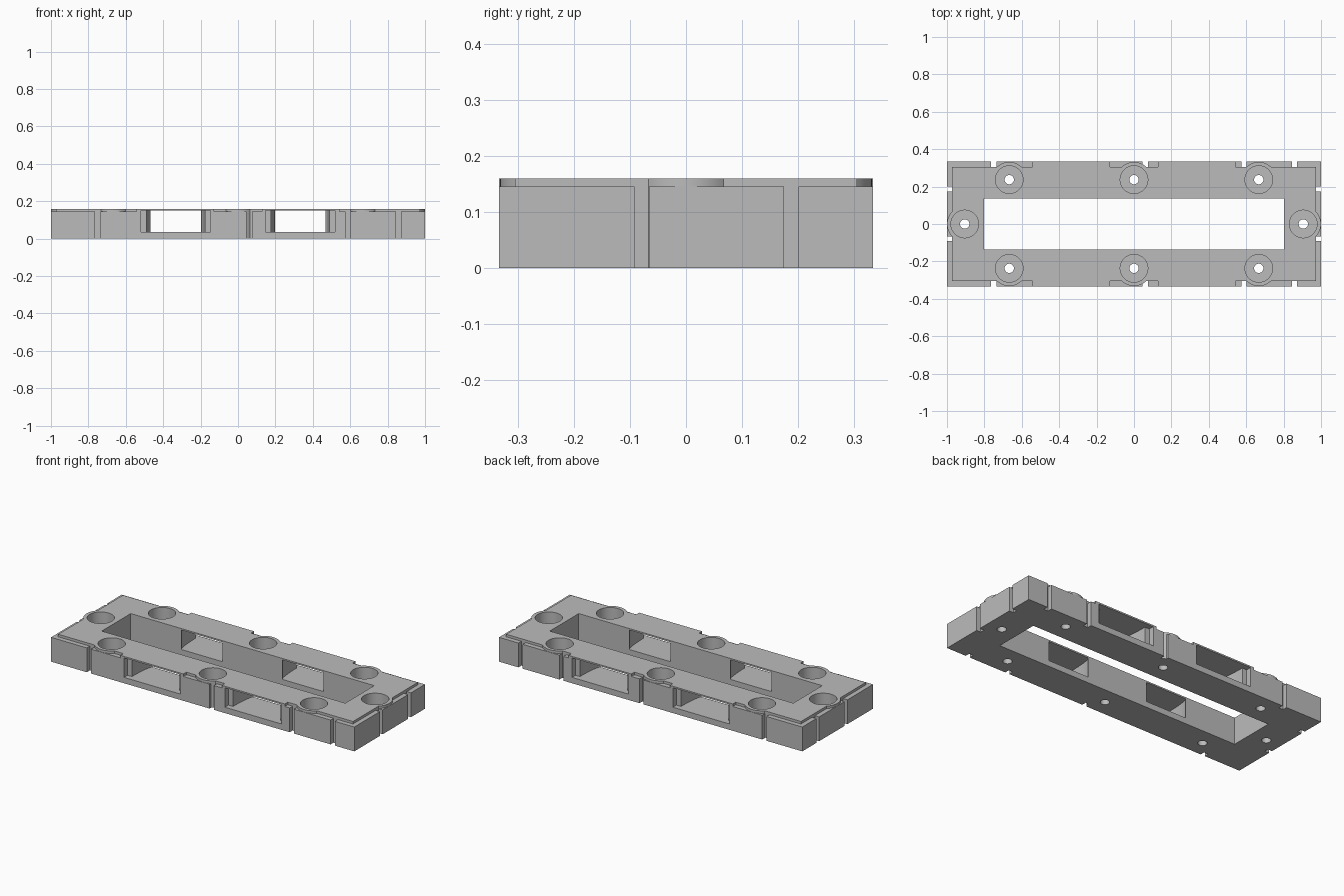
import bpy, bmesh, math

if "Cube" in bpy.data.objects:
    bpy.data.objects.remove(bpy.data.objects["Cube"], do_unlink=True)

L, W, H = 1.0, 0.333, 0.16          # half length, half width, height
INSET, LEDGE_Z = 0.028, 0.145       # edge rebate
BORE_Y, BORE_X = 0.237, 0.905
bolts = [(x, s * BORE_Y) for x in (-0.667, 0, 0.667) for s in (-1, 1)]
bolts += [(-BORE_X, 0), (BORE_X, 0)]

grey = bpy.data.materials.new("plain_grey")
grey.use_nodes = True
grey.diffuse_color = (0.5, 0.5, 0.5, 1)
grey.node_tree.nodes["Principled BSDF"].inputs["Base Color"].default_value = (0.5, 0.5, 0.5, 1)


def prism(name, outlines, z0, z1):
    """Extrude one or more plan outlines between two heights."""
    bm = bmesh.new()
    for outline in outlines:
        face = bm.faces.new([bm.verts.new((x, y, z0)) for x, y in outline])
        grown = bmesh.ops.extrude_face_region(bm, geom=[face])["geom"]
        for v in grown:
            if isinstance(v, bmesh.types.BMVert):
                v.co.z = z1
    bmesh.ops.recalc_face_normals(bm, faces=bm.faces)
    mesh = bpy.data.meshes.new(name)
    bm.to_mesh(mesh)
    bm.free()
    mesh.materials.append(grey)
    ob = bpy.data.objects.new(name, mesh)
    bpy.context.collection.objects.link(ob)
    return ob


def rect(x0, x1, y0, y1):
    return [(x0, y0), (x1, y0), (x1, y1), (x0, y1)]


def circle(cx, cy, r, n=48):
    return [(cx + r * math.cos(2 * math.pi * i / n), cy + r * math.sin(2 * math.pi * i / n))
            for i in range(n)]


def cut(target, cutter, keep=False):
    cutter.hide_render = True
    mod = target.modifiers.new("cut", 'BOOLEAN')
    mod.operation, mod.solver, mod.object = 'DIFFERENCE', 'EXACT', cutter
    bpy.context.view_layer.objects.active = target
    bpy.ops.object.modifier_apply(modifier=mod.name)
    if not keep:
        bpy.data.objects.remove(cutter, do_unlink=True)


# Slab with the long central opening
plate = prism("frame_plate", [rect(-L, L, -W, W)], 0, H)
cut(plate, prism("opening_cutter", [rect(-0.803, 0.803, -0.1365, 0.1365)], -0.1, 0.3))

# Rounded bosses that interrupt the rebate and the grooves
bosses = prism("boss_guard", [circle(x, y, 0.0945) for x, y in bolts], -0.3, 0.5)

# Rebate along the top edge: wraps both ends, plus short middle runs
ix, iy, far = L - INSET, W - INSET, 0.4
rebates = []
for s in (-1, 1):
    rebates.append([(s * x, y) for x, y in (
        (1.1, -far), (0.542, -far), (0.542, -iy), (ix, -iy),
        (ix, iy), (0.542, iy), (0.542, far), (1.1, far))])
    rebates.append(rect(-0.127, 0.127, *sorted((s * iy, s * far))))
rebate = prism("rebate_cutter", rebates, LEDGE_Z, 0.25)
cut(rebate, bosses, keep=True)
cut(plate, rebate)

# Vertical grooves on the long sides and the ends
grooves = []
for s in (-1, 1):
    for x in (-0.75, 0.06, 0.588, 0.858):
        grooves.append(rect(x - 0.014, x + 0.014, *sorted((s * iy, s * far))))
    for y in (-0.079, 0.188):
        grooves.append(rect(*sorted((s * ix, s * 1.1)), y - 0.013, y + 0.013))
groove = prism("groove_cutter", grooves, -0.1, 0.25)
cut(groove, bosses)
cut(plate, groove)

# Side windows: shallow outer recess, then curved cheeks narrowing inwards
windows = []
for s in (-1, 1):
    for cx in (-0.333, 0.333):
        half = [(0.186, far), (0.186, 0.3)]
        for i in range(13):
            a = math.pi / 2 * i / 12
            half.append((0.134 + 0.022 * math.cos(a), 0.3 - 0.163 * math.sin(a)))
        half.append((0.134, 0.08))
        ring = half + [(-w, y) for w, y in reversed(half)]
        windows.append([(cx + w, s * y) for w, y in ring])
cut(plate, prism("window_cutter", windows, 0.035, 0.151))

# Counterbored bolt holes
cut(plate, prism("counterbore_cutter", [circle(x, y, 0.074) for x, y in bolts], 0.05, 0.3))
cut(plate, prism("bolt_hole_cutter", [circle(x, y, 0.025, 32) for x, y in bolts], -0.1, 0.1))

# Smooth curved walls, keep crisp edges
bpy.ops.object.select_all(action='DESELECT')
plate.select_set(True)
bpy.context.view_layer.objects.active = plate
bpy.ops.object.shade_smooth_by_angle(angle=math.radians(25))
